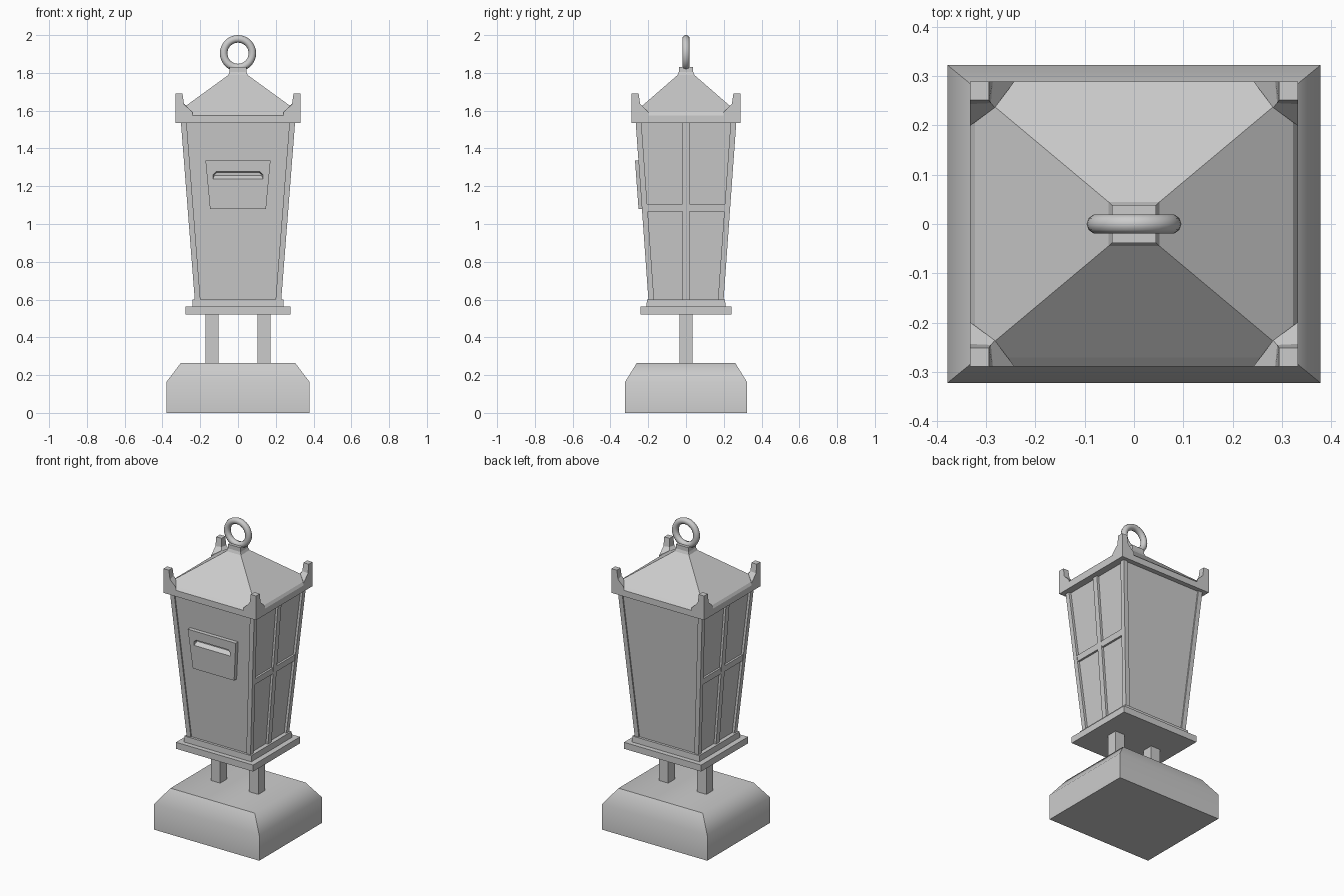
import bpy, bmesh, math

if "Cube" in bpy.data.objects:
    bpy.data.objects.remove(bpy.data.objects["Cube"])


def loft(name, rings):
    """Closed solid skinned through rings with equal point counts."""
    bm = bmesh.new()
    vs = [[bm.verts.new(p) for p in r] for r in rings]
    n = len(rings[0])
    for a, b in zip(vs, vs[1:]):
        for i in range(n):
            j = (i + 1) % n
            bm.faces.new((a[i], a[j], b[j], b[i]))
    bm.faces.new(vs[0][::-1])
    bm.faces.new(vs[-1])
    bmesh.ops.recalc_face_normals(bm, faces=bm.faces)
    me = bpy.data.meshes.new(name)
    bm.to_mesh(me)
    bm.free()
    ob = bpy.data.objects.new(name, me)
    bpy.context.collection.objects.link(ob)
    return ob


def rect(x0, x1, y0, y1, z):
    return [(x0, y0, z), (x1, y0, z), (x1, y1, z), (x0, y1, z)]


def tiers(name, levels):
    """Stack of centred rectangles given as (half x, half y, z)."""
    return loft(name, [rect(-x, x, -y, y, z) for x, y, z in levels])


def smooth(ob, deg):
    bpy.ops.object.select_all(action='DESELECT')
    ob.select_set(True)
    bpy.context.view_layer.objects.active = ob
    bpy.ops.object.shade_smooth_by_angle(angle=math.radians(deg))


# Tapered body outline: half sizes at height z
Z0, Z1 = 0.59, 1.54


def half(z):
    t = (z - 0.6) / 0.935
    return 0.229 + 0.073 * t, 0.199 + 0.067 * t


# Stone base
base = tiers("base_block", [(.378, .322, 0), (.378, .322, .165), (.302, .26, .265)])
smooth(base, 55)

# Two legs
for s, side in ((-1, "left"), (1, "right")):
    loft(side + "_leg", [rect(s * .137 - .034, s * .137 + .034, -.035, .035, z)
                         for z in (.25, .53)])

# Stepped floor plates
tiers("floor_plate", [(.277, .24, .52), (.277, .24, .562)])
tiers("floor_step", [(.242, .209, .56), (.24, .207, .6)])

# Tapered box, set back behind the corner posts
tiers("box_body", [(half(z)[0] - .016, half(z)[1] - .008, z) for z in (Z0, Z1)])

# Finial ring at a corner, points given as offsets inward from the rim corner
RX, RY = .332, .289
FINIAL = [
    [(0, 0, 1.56), (.09, 0, 1.56), (.05, .053, 1.56), (0, .09, 1.56)],
    [(0, 0, 1.592), (.09, 0, 1.592), (.05, .053, 1.622), (0, .09, 1.592)],
    [(0, 0, 1.635), (.046, 0, 1.635), (.042, .044, 1.64), (0, .046, 1.635)],
    [(0, 0, 1.692), (.038, 0, 1.692), (.038, .038, 1.692), (0, .038, 1.692)],
]
for sx in (-1, 1):
    for sy in (-1, 1):
        # Corner posts
        rings = []
        for z in (Z0, Z1):
            hx, hy = half(z)
            rings.append(rect(sx * (hx - .03), sx * hx, sy * (hy - .03), sy * hy, z))
        loft("corner_post", rings)
        # Roof corner finials
        loft("corner_finial", [[(sx * (RX - a), sy * (RY - b), z) for a, b, z in r]
                               for r in FINIAL])
    # Window bars on both sides
    rings, cross = [], []
    for z in (Z0, Z1):
        hx = half(z)[0]
        rings.append(rect(sx * (hx - .03), sx * (hx - .001), -.018, .018, z))
    loft("window_upright", rings)
    for z in (1.065, 1.105):
        hx, hy = half(z)
        cross.append(rect(sx * (hx - .03), sx * (hx - .003), -hy + .02, hy - .02, z))
    loft("window_crossbar", cross)

# Roof rim, hipped roof and neck
tiers("roof_rim", [(RX, RY, 1.535), (RX, RY, 1.575), (.322, .271, 1.592)])
tiers("roof", [(.322, .271, 1.58), (.322, .271, 1.592), (.052, .045, 1.788),
               (.045, .038, 1.805), (.045, .038, 1.832)])

# Hanging ring
bpy.ops.mesh.primitive_torus_add(major_radius=.076, minor_radius=.02, major_segments=32,
                                 minor_segments=10, location=(0, 0, 1.904),
                                 rotation=(math.pi / 2, 0, 0))
ring = bpy.context.object
ring.name = "hanging_ring"
smooth(ring, 50)


# Letter plate, leaning with the front face
def front(x, z, out):
    return (x, -half(z)[1] - out, z)


def outline(pts, out):
    return [front(x, z, out) for x, z in pts]


PLATE = [(-.148, 1.08), (.148, 1.08), (.172, 1.335), (-.172, 1.335)]
plate = loft("letter_plate", [outline(PLATE, -.02), outline(PLATE, .018)])

# Slot cut into the plate, with a floor sloping up inward
SLOT = [(-.132, 1.238), (.132, 1.238), (.132, 1.26), (.116, 1.277), (-.116, 1.277), (-.132, 1.26)]
INNER = [(-.125, 1.258), (.125, 1.258), (.125, 1.262), (.112, 1.272), (-.112, 1.272), (-.125, 1.262)]
cutter = loft("slot_cutter", [outline(INNER, -.006), outline(SLOT, .018), outline(SLOT, .05)])
cutter.hide_render = True
cutter.hide_set(True)
cut = plate.modifiers.new("slot", 'BOOLEAN')
cut.operation = 'DIFFERENCE'
cut.object = cutter
cut.solver = 'EXACT'
